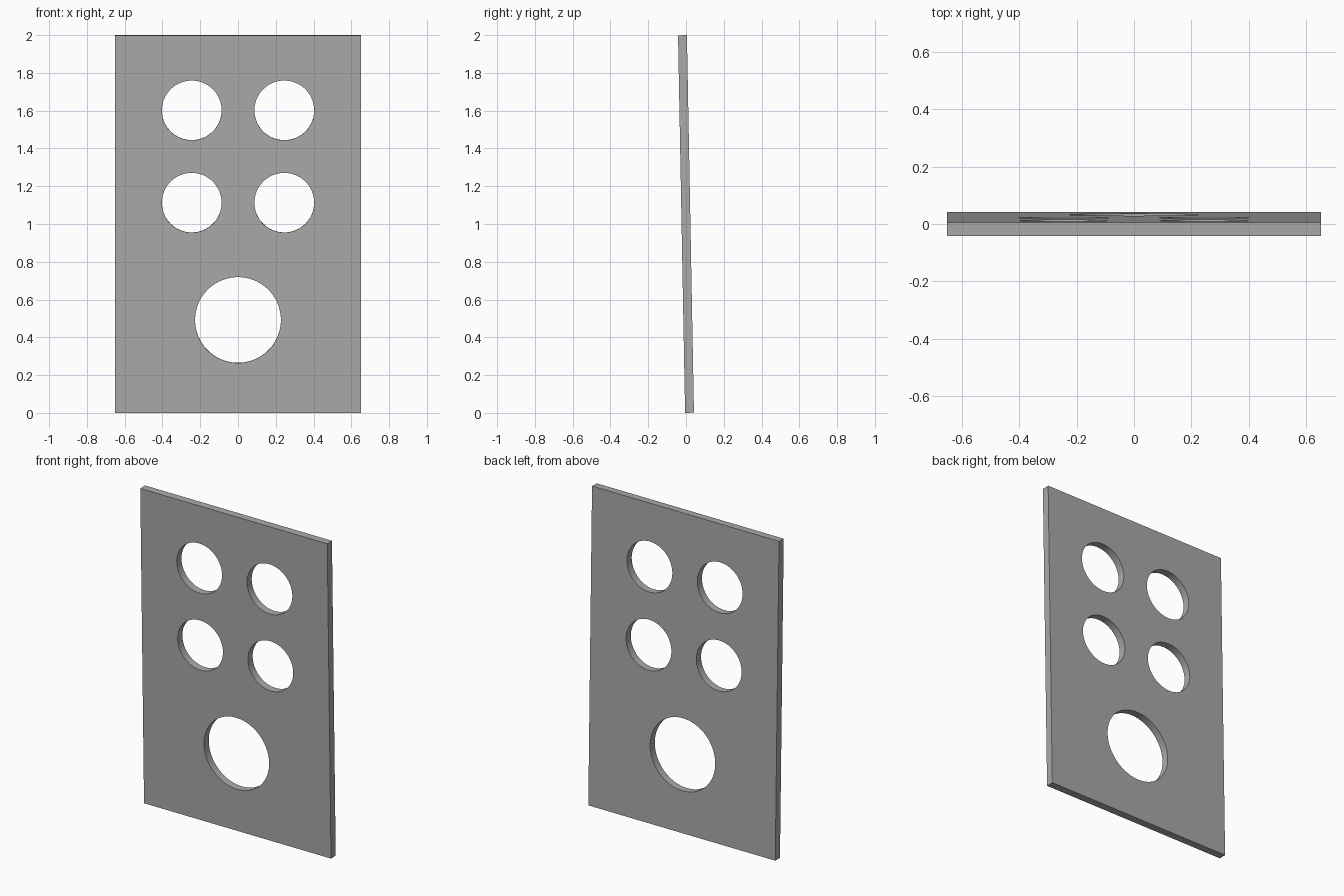
import bpy
import math

cube = bpy.data.objects.get("Cube")
if cube:
    bpy.data.objects.remove(cube, do_unlink=True)

WIDTH, HEIGHT, THICK = 1.304, 1.999, 0.047
TILT = 0.0187

# Single grey finish
grey = bpy.data.materials.new("grey")
grey.use_nodes = True
colour = (0.4, 0.4, 0.4, 1)
grey.diffuse_color = colour
grey.node_tree.nodes["Principled BSDF"].inputs["Base Color"].default_value = colour

# Upright slab
bpy.ops.mesh.primitive_cube_add(size=1, location=(0, 0, 1))
panel = bpy.context.object
panel.name = "panel"
panel.scale = (WIDTH, THICK, HEIGHT)
bpy.ops.object.transform_apply(location=False, rotation=False, scale=True)
panel.data.materials.append(grey)


def cut_hole(x, z, radius):
    """Drill a round hole straight through the slab."""
    bpy.ops.mesh.primitive_cylinder_add(
        vertices=96, radius=radius, depth=0.3,
        location=(x, 0, z), rotation=(math.pi / 2, 0, 0))
    cutter = bpy.context.object
    cutter.hide_render = True
    cutter.data.materials.append(grey)
    hole = panel.modifiers.new("hole", "BOOLEAN")
    hole.operation = "DIFFERENCE"
    hole.solver = "EXACT"
    hole.object = cutter
    bpy.ops.object.select_all(action="DESELECT")
    panel.select_set(True)
    bpy.context.view_layer.objects.active = panel
    bpy.ops.object.modifier_apply(modifier=hole.name)
    bpy.data.objects.remove(cutter, do_unlink=True)


# Two rows of small holes above one large hole
for z in (1.602, 1.113):
    for side in (-1, 1):
        cut_hole(side * 0.245, z, 0.158)
cut_hole(0, 0.492, 0.227)

# Smooth hole walls, crisp rims, slight forward lean
bpy.ops.object.shade_smooth_by_angle(angle=math.radians(30))
panel.rotation_euler.x = TILT
